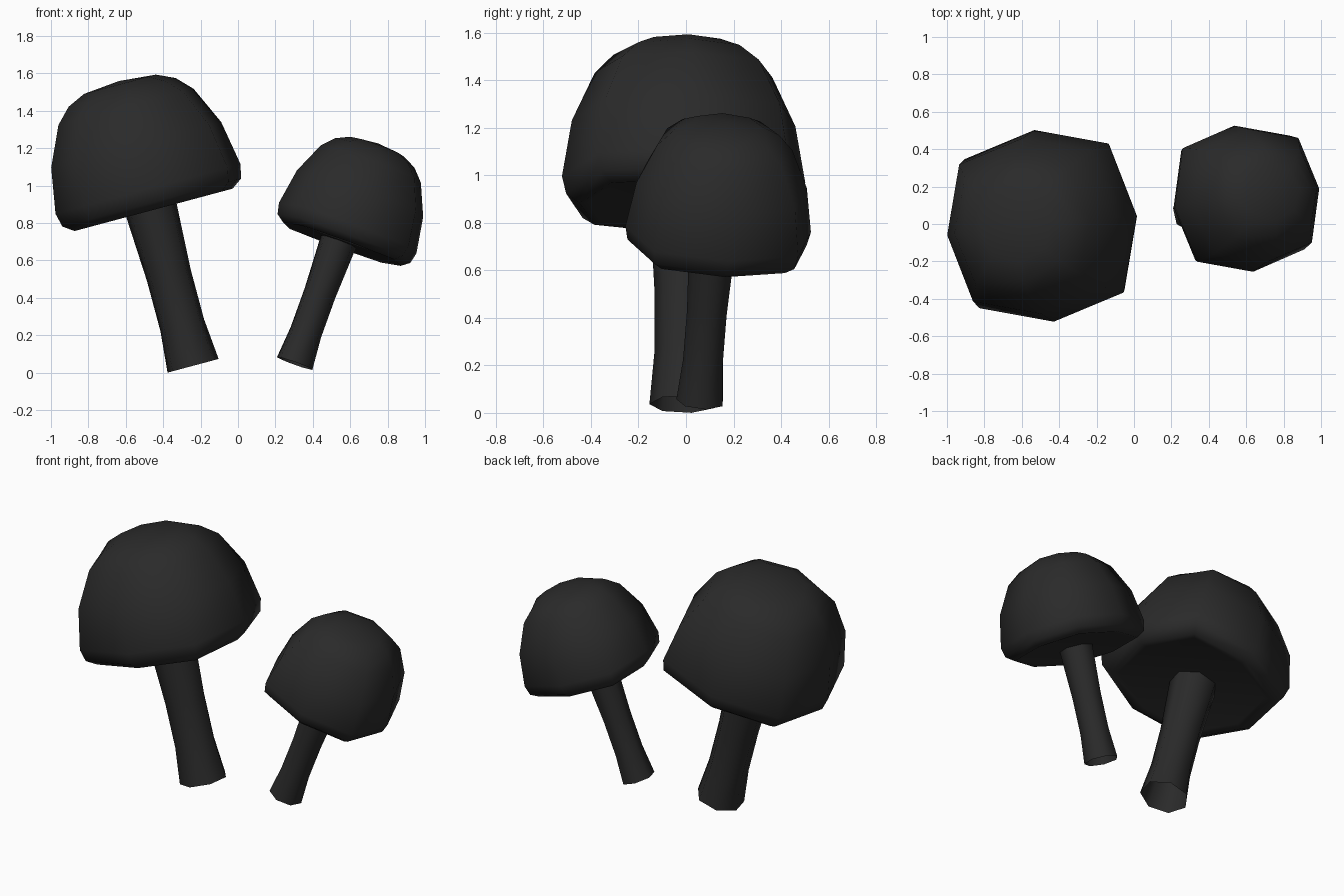
import bpy
import math
from mathutils import Vector, Matrix

if "Cube" in bpy.data.objects:
    bpy.data.objects.remove(bpy.data.objects["Cube"])

black = bpy.data.materials.new("charcoal")
black.diffuse_color = (0.023, 0.023, 0.023, 1)
black.use_nodes = True
black.node_tree.nodes["Principled BSDF"].inputs["Base Color"].default_value = black.diffuse_color


def lathe(name, profile, sides, phase, centre, matrix, closed):
    """Low-poly turned part from (radius, height, corner stretch) points.
    Odd corners are stretched; closed adds an apex and a flat base."""
    verts, faces, n = [], [], sides
    for r, h, corner in profile:
        for i in range(n):
            a = phase + math.tau * i / n
            q = r * (corner if i % 2 else 1)
            verts.append((centre[0] + q * math.cos(a), centre[1] + q * math.sin(a), h))
    for k in range(len(profile) - 1):
        for i in range(n):
            j = (i + 1) % n
            faces.append((k * n + i, k * n + j, (k + 1) * n + j, (k + 1) * n + i))
    if closed:
        top = (len(profile) - 1) * n
        verts.append((centre[0], centre[1], profile[-1][1] + 0.018))
        faces += [(top + i, top + (i + 1) % n, len(verts) - 1) for i in range(n)]
        faces.append(tuple(reversed(range(n))))
    mesh = bpy.data.meshes.new(name)
    mesh.from_pydata(verts, [], faces)
    for p in mesh.polygons:
        p.use_smooth = True
    mesh.materials.append(black)
    obj = bpy.data.objects.new(name, mesh)
    obj.matrix_world = matrix
    bpy.context.collection.objects.link(obj)
    return obj


# radius, height, stretch of the diagonal corners (cap is slightly square)
CAP = [(0.40, 0.868, 1.1), (0.44, 0.86, 1.1), (0.497, 0.90, 1.1), (0.515, 0.975, 1.1),
       (0.473, 1.22, 1.1), (0.376, 1.43, 1.08), (0.298, 1.51, 1.02), (0.20, 1.555, 1.0)]
STEM = [(0.145, 0.0, 1), (0.124, 0.225, 1), (0.124, 0.50, 1), (0.144, 0.88, 1)]


def mushroom(name, base, axis, cap_width, height, stem_width, cap_phase, cap_offset):
    rot = Vector((0, 0, 1)).rotation_difference(Vector(axis)).to_matrix().to_4x4()
    m = Matrix.Translation(base) @ rot
    # domed cap with rolled rim and flat underside
    lathe(name + "_cap", [(r * cap_width, h * height, c) for r, h, c in CAP], 8,
          math.radians(cap_phase), cap_offset, m, True)
    # waisted stem, open at both ends
    lathe(name + "_stem", [(r * stem_width, h * height, c) for r, h, c in STEM], 7,
          math.radians(-90), (0, 0), m, False)


mushroom("large_mushroom", (-0.24, -0.009, 0.037), (-0.259, 0, 0.966),
         1.0, 1.0, 1.0, 6, (0.012, -0.001))
mushroom("small_mushroom", (0.303, 0.062, 0.05), (0.337, 0.075, 0.938),
         0.765, 0.8, 0.71, 7, (0.022, 0.015))
